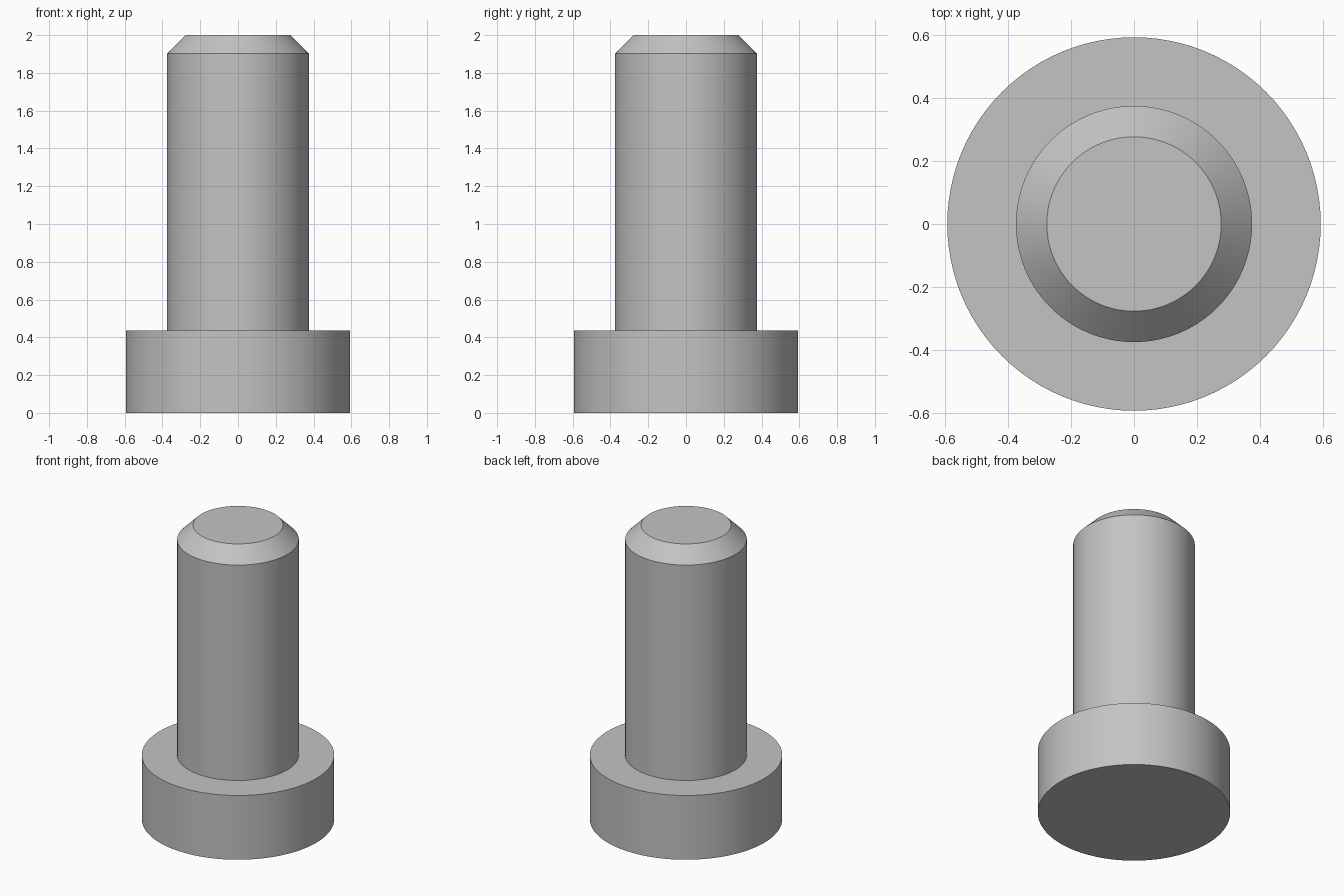
import bpy, bmesh, math

cube = bpy.data.objects.get("Cube")
if cube:
    bpy.data.objects.remove(cube, do_unlink=True)

SEGMENTS = 96

# Plain grey metal
grey = bpy.data.materials.new("light_grey")
grey.use_nodes = True
colour = (0.55, 0.55, 0.55, 1)
grey.diffuse_color = colour
grey.node_tree.nodes["Principled BSDF"].inputs["Base Color"].default_value = colour


def turned_part(name, profile):
    """Revolve (radius, height) points into a solid with capped ends."""
    bm = bmesh.new()
    rings = []
    for radius, z in profile:
        rings.append(bmesh.ops.create_circle(bm, segments=SEGMENTS, radius=radius)["verts"])
        bmesh.ops.translate(bm, verts=rings[-1], vec=(0, 0, z))
    for low, high in zip(rings, rings[1:]):
        for i in range(SEGMENTS):
            j = (i + 1) % SEGMENTS
            bm.faces.new((low[i], low[j], high[j], high[i]))
    bm.faces.new(rings[0])
    bm.faces.new(rings[-1])
    bmesh.ops.recalc_face_normals(bm, faces=bm.faces)
    mesh = bpy.data.meshes.new(name)
    bm.to_mesh(mesh)
    bm.free()
    mesh.materials.append(grey)
    obj = bpy.data.objects.new(name, mesh)
    bpy.context.collection.objects.link(obj)
    bpy.ops.object.select_all(action="DESELECT")
    obj.select_set(True)
    bpy.context.view_layer.objects.active = obj
    bpy.ops.object.shade_smooth_by_angle(angle=math.radians(30))
    return obj


# Wide head, stepped shaft and chamfered tip as one solid
turned_part("stepped_pin", [
    (0.593, 0), (0.593, 0.437),      # head
    (0.375, 0.437), (0.375, 1.902),  # shaft
    (0.277, 2.0),                    # chamfered tip
])
